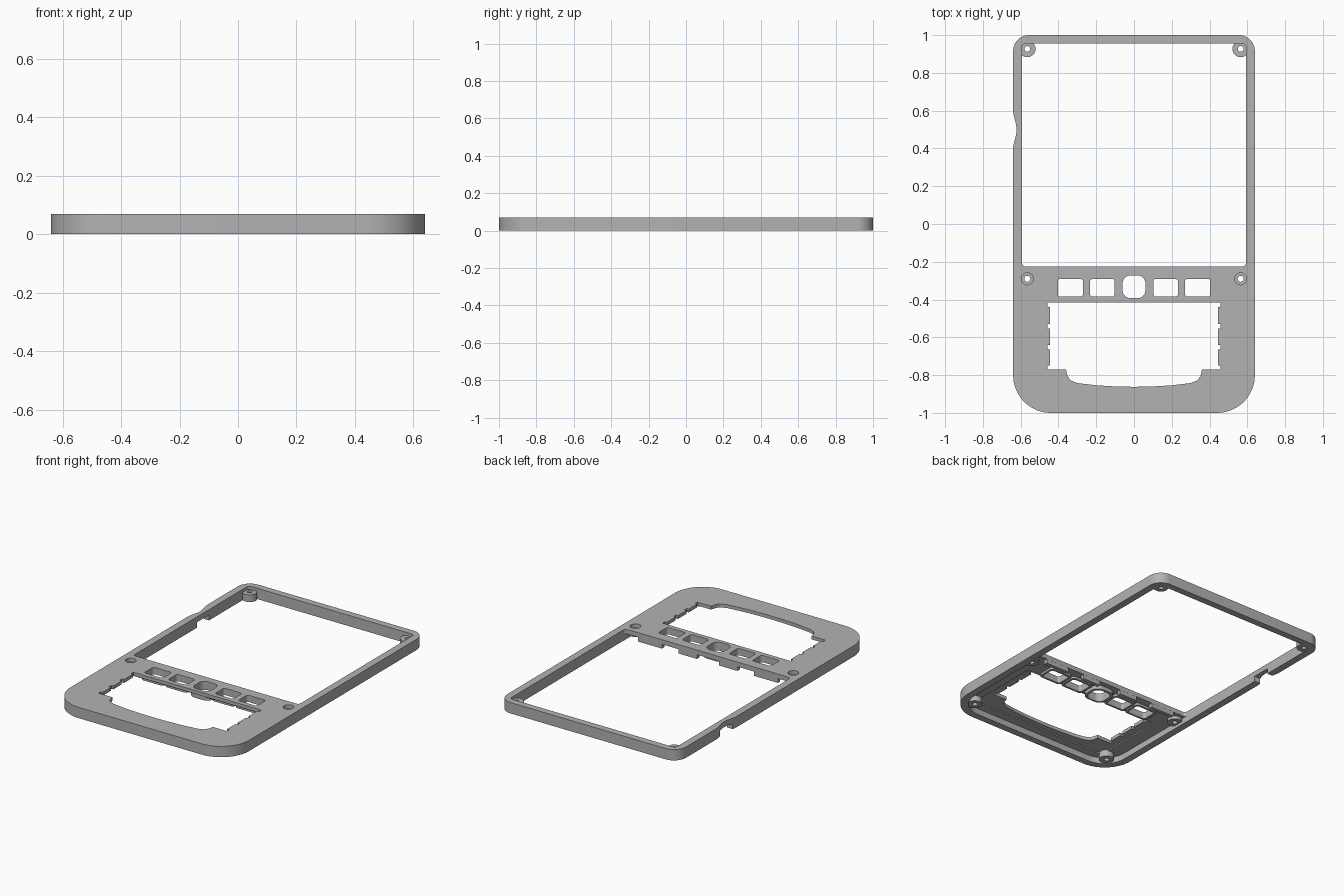
import bpy, bmesh
from math import cos, sin, pi, radians

if "Cube" in bpy.data.objects:
    bpy.data.objects.remove(bpy.data.objects["Cube"], do_unlink=True)

TOP = 0.07      # full height
ROOF = 0.04     # underside of the front plate

grey = bpy.data.materials.new("matte grey")
grey.use_nodes = True
colour = (0.45, 0.45, 0.45, 1)
grey.diffuse_color = colour
grey.node_tree.nodes["Principled BSDF"].inputs["Base Color"].default_value = colour


def rounded(x0, x1, y0, y1, low, high=None, steps=10):
    """Counter-clockwise rounded rectangle with separate low and high radii."""
    high = low if high is None else high
    pts = []
    corners = ((x1, y0, low, -1, 1, -90), (x1, y1, high, -1, -1, 0),
               (x0, y1, high, 1, -1, 90), (x0, y0, low, 1, 1, 180))
    for x, y, r, sx, sy, start in corners:
        for i in range(steps + 1):
            a = radians(start + 90 * i / steps)
            pts.append((x + sx * r + r * cos(a), y + sy * r + r * sin(a)))
    return pts


def circle(x, y, r, n=32):
    return [(x + r * cos(2 * pi * i / n), y + r * sin(2 * pi * i / n)) for i in range(n)]


def box(x0, x1, y0, y1):
    return [(x0, y0), (x1, y0), (x1, y1), (x0, y1)]


def prism(name, pts, z0, z1):
    bm = bmesh.new()
    face = bm.faces.new([bm.verts.new((x, y, z0)) for x, y in pts])
    new = bmesh.ops.extrude_face_region(bm, geom=[face])["geom"]
    for v in new:
        if isinstance(v, bmesh.types.BMVert):
            v.co.z = z1
    bmesh.ops.recalc_face_normals(bm, faces=bm.faces)
    mesh = bpy.data.meshes.new(name)
    bm.to_mesh(mesh)
    bm.free()
    mesh.materials.append(grey)
    obj = bpy.data.objects.new(name, mesh)
    bpy.context.collection.objects.link(obj)
    return obj


body = prism("handheld_front_frame", rounded(-0.64, 0.64, -1, 1, 0.2, 0.085, 16), 0, TOP)


def combine(operation, pts, z0, z1):
    """Cut a prism from the body, or join one to it."""
    tool = prism("tool", pts, z0, z1)
    tool.hide_render = True
    mod = body.modifiers.new("shape", "BOOLEAN")
    mod.operation, mod.object, mod.solver = operation, tool, "EXACT"
    bpy.context.view_layer.objects.active = body
    bpy.ops.object.modifier_apply(modifier=mod.name)
    bpy.data.objects.remove(tool, do_unlink=True)


def cut(pts, z0=-0.1, z1=0.2):
    combine("DIFFERENCE", pts, z0, z1)


def add(pts, z0, z1):
    combine("UNION", pts, z0, z1)


# Screen opening and hollow underside
cut(rounded(-0.593, 0.593, -0.225, 0.956, 0.02))
cut(rounded(-0.592, 0.592, -0.955, -0.2, 0.155, 0.01), -0.1, ROOF)

# Shallow seat around the keyboard on the underside
cut(rounded(-0.5, 0.5, -0.9, -0.405, 0.05, 0.01), -0.1, ROOF + 0.008)

# Button openings: four keys and a rounder middle one
buttons = [(-0.403, -0.27), (-0.233, -0.103), (0.103, 0.233), (0.27, 0.403)]
for x0, x1 in buttons:
    add(rounded(x0 - 0.014, x1 + 0.014, -0.398, -0.276, 0.02), 0.026, ROOF + 0.01)
add(rounded(-0.077, 0.077, -0.403, -0.258, 0.05), 0.015, ROOF + 0.01)
for x0, x1 in buttons:
    cut(rounded(x0, x1, -0.385, -0.29, 0.015))
cut(rounded(-0.06, 0.06, -0.392, -0.273, 0.04))

# Tabs hanging below the bar under the screen
for s in (-1, 1):
    for a, b in ((0.08, 0.21), (0.33, 0.5)):
        add(box(min(s * a, s * b), max(s * a, s * b), -0.25, -0.2255), 0.012, ROOF + 0.01)

# Keyboard window with a bowed lower edge
bow = [(-0.36, -0.771), (-0.352, -0.805), (-0.335, -0.828), (-0.3, -0.842),
       (-0.2, -0.854), (-0.1, -0.86), (0, -0.862)]
half = [(-0.445, -0.416), (-0.445, -0.771)] + bow
cut(half + [(-x, y) for x, y in reversed(half[:-1])])

# Small side slots of the keyboard window
for s in (-1, 1):
    for y0, y1 in ((-0.44, -0.416), (-0.554, -0.53), (-0.664, -0.64), (-0.771, -0.748)):
        cut(box(min(s * 0.43, s * 0.459), max(s * 0.43, s * 0.459), y0, y1))

# Screw posts: upper corners, beside the buttons, lower corners
for s in (-1, 1):
    add(circle(s * 0.565, 0.927, 0.044), 0.003, 0.05)
    cut(circle(s * 0.565, 0.927, 0.015))
    add(circle(s * 0.565, -0.29, 0.045), 0.02, ROOF + 0.01)
    cut(circle(s * 0.565, -0.29, 0.032), 0.045, 0.1)
    cut(circle(s * 0.565, -0.29, 0.016))
    add(circle(s * 0.52, -0.88, 0.045), 0.005, ROOF + 0.01)
    cut(circle(s * 0.52, -0.88, 0.016), -0.1, 0.035)

# Thumb scoop and cable notch in the side rail
scoop = [(-0.7, 0.61)]
for i in range(17):
    t = i / 16
    scoop.append((-0.641 + 0.019 * sin(pi * t) ** 2, 0.61 - 0.22 * t))
cut(scoop + [(-0.7, 0.39)])
cut(box(-0.7, -0.58, 0.43, 0.55), -0.1, 0.035)

# Smooth the rounded walls, keep the edges sharp
bpy.ops.object.select_all(action="DESELECT")
body.select_set(True)
bpy.context.view_layer.objects.active = body
bpy.ops.object.shade_smooth_by_angle(angle=radians(30))
